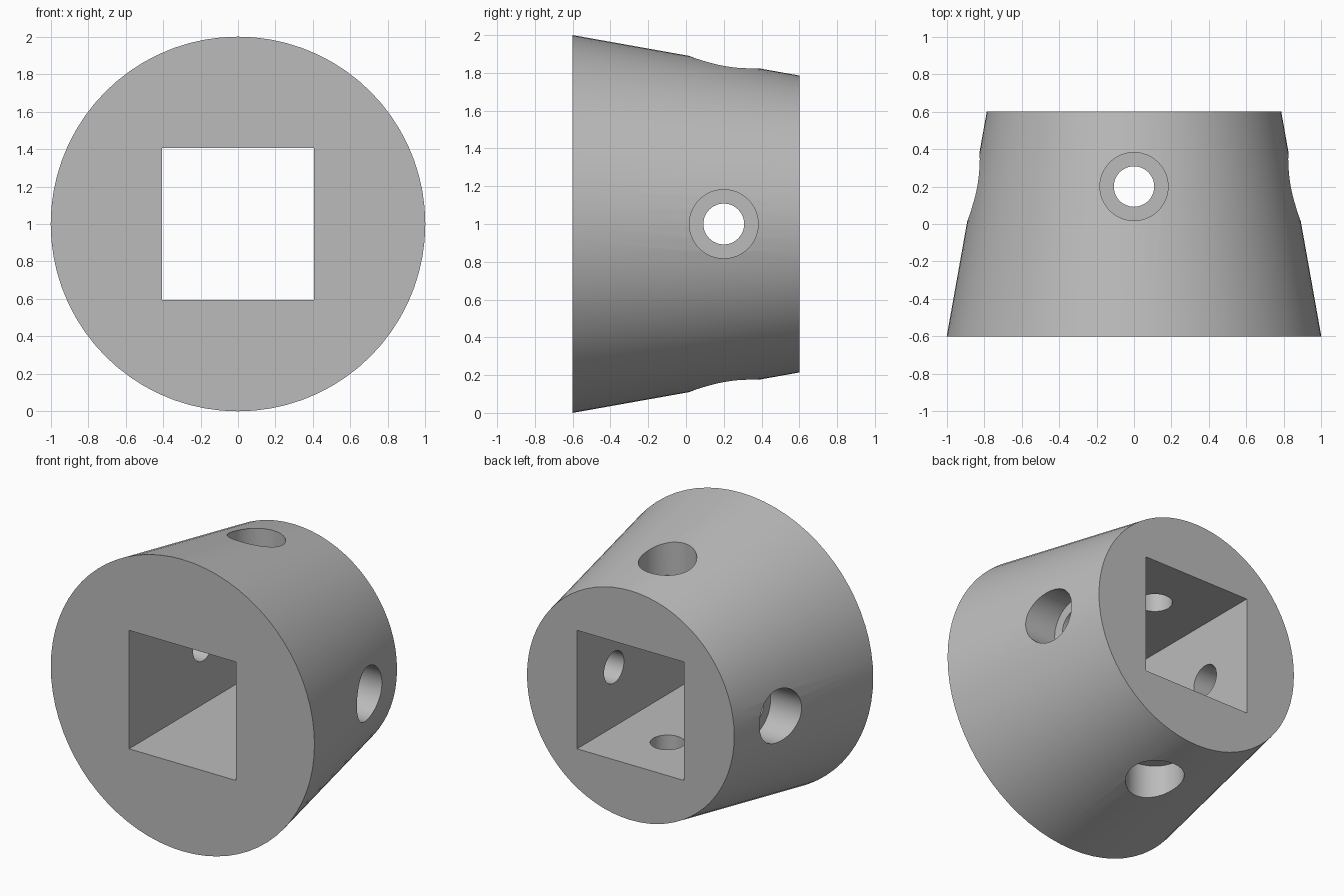
import bpy
import math

if "Cube" in bpy.data.objects:
    bpy.data.objects.remove(bpy.data.objects["Cube"], do_unlink=True)

CENTRE_Z = 1.0
HOLE_Y = 0.2
BORE_FLOOR = 0.655

grey = bpy.data.materials.new("plain grey")
grey.use_nodes = True
colour = (0.5, 0.5, 0.5, 1)
grey.diffuse_color = colour
grey.node_tree.nodes["Principled BSDF"].inputs["Base Color"].default_value = colour


def cylinder(name, radius, length, location, rotation):
    bpy.ops.mesh.primitive_cylinder_add(vertices=48, radius=radius, depth=length,
                                        location=location, rotation=rotation)
    bpy.context.object.name = name
    return bpy.context.object


# Tapered round body, wide end to the front
bpy.ops.mesh.primitive_cone_add(vertices=72, radius1=1.0, radius2=0.786, depth=1.2,
                                location=(0, 0, CENTRE_Z), rotation=(-math.pi / 2, 0, 0))
body = bpy.context.object
body.name = "tapered_collar"
body.data.materials.append(grey)

# Square passage from front to back
bpy.ops.mesh.primitive_cube_add(size=1, location=(0, 0, CENTRE_Z))
passage = bpy.context.object
passage.name = "square_passage_cutter"
passage.scale = (0.812, 2, 0.812)
cutters = [passage]

# Four stepped screw holes: a narrow drill and a wide counterbore on each side
for i in range(4):
    angle = i * math.pi / 2
    direction = (round(math.sin(angle)), 0, round(math.cos(angle)))
    for name, radius, start in (("drill", 0.108, 0.2), ("counterbore", 0.182, BORE_FLOOR)):
        length = 1.2 - start
        mid = start + length / 2
        place = (direction[0] * mid, HOLE_Y, CENTRE_Z + direction[2] * mid)
        cutters.append(cylinder(f"{name}_cutter_{i}", radius, length, place, (0, angle, 0)))

for cutter in cutters:
    cutter.hide_render = True
    cut = body.modifiers.new(cutter.name, "BOOLEAN")
    cut.operation = "DIFFERENCE"
    cut.solver = "EXACT"
    cut.object = cutter

# Bake the cuts, then remove the cutters
bpy.ops.object.select_all(action="DESELECT")
body.select_set(True)
bpy.context.view_layer.objects.active = body
for modifier in list(body.modifiers):
    bpy.ops.object.modifier_apply(modifier=modifier.name)
for cutter in cutters:
    bpy.data.objects.remove(cutter, do_unlink=True)

# One colour throughout, smooth round walls and crisp edges
body.data.materials.clear()
body.data.materials.append(grey)
for face in body.data.polygons:
    face.material_index = 0
bpy.ops.object.shade_smooth_by_angle(angle=math.radians(30))
